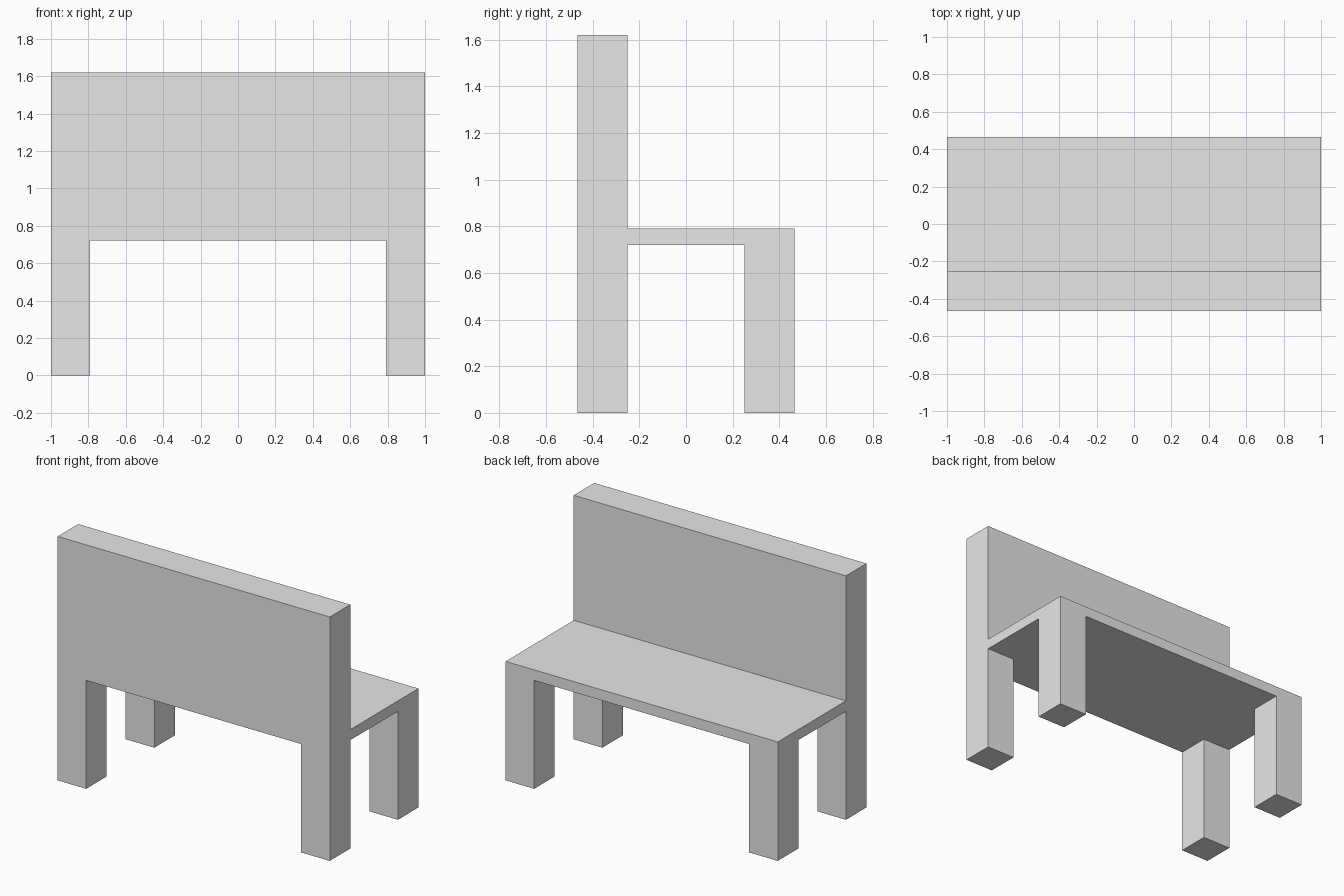
import bpy
import bmesh
from mathutils import Matrix, Vector

if "Cube" in bpy.data.objects:
    bpy.data.objects.remove(bpy.data.objects["Cube"], do_unlink=True)

HALF_X, HALF_Y = 1.0, 0.465
LEG_X, LEG_Y = 0.79, 0.25          # inner leg edges
SEAT_LOW, SEAT_HIGH, TOP = 0.72, 0.79, 1.62

grey = bpy.data.materials.new("plain grey")
grey.use_nodes = True
colour = (0.8, 0.8, 0.8, 1.0)
grey.diffuse_color = colour
grey.node_tree.nodes["Principled BSDF"].inputs["Base Color"].default_value = colour


def pull(bm, faces, dz):
    """Extrude each face straight up or down."""
    new = bmesh.ops.extrude_discrete_faces(bm, faces=faces)["faces"]
    verts = list({v for f in new for v in f.verts})
    bmesh.ops.translate(bm, verts=verts, vec=(0, 0, dz))


def facing(bm, nz):
    bm.normal_update()
    return [f for f in bm.faces if f.normal.z * nz > 0.9]


# Seat slab, cut along the inner leg edges
bm = bmesh.new()
size = Vector((2 * HALF_X, 2 * HALF_Y, SEAT_HIGH - SEAT_LOW))
place = Matrix.Translation((0, 0, (SEAT_LOW + SEAT_HIGH) / 2)) @ Matrix.Diagonal(size).to_4x4()
bmesh.ops.create_cube(bm, size=1, matrix=place)
for axis, cut in ((Vector((1, 0, 0)), LEG_X), (Vector((0, 1, 0)), LEG_Y)):
    for side in (-1, 1):
        bmesh.ops.bisect_plane(bm, geom=bm.verts[:] + bm.edges[:] + bm.faces[:],
                               plane_co=axis * cut * side, plane_no=axis)

# Four legs pulled down from the corners
corners = [f for f in facing(bm, -1)
           if abs(f.calc_center_median().x) > LEG_X and abs(f.calc_center_median().y) > LEG_Y]
pull(bm, corners, -SEAT_LOW)

# Backrest pulled up from the strip along the front edge
strip = [f for f in facing(bm, 1) if f.calc_center_median().y < -LEG_Y]
panel = bmesh.ops.dissolve_faces(bm, faces=strip)["region"]
pull(bm, panel, TOP - SEAT_HIGH)

# Merge flat neighbours into clean faces
bmesh.ops.dissolve_limit(bm, angle_limit=0.01, verts=bm.verts[:], edges=bm.edges[:])
bmesh.ops.recalc_face_normals(bm, faces=bm.faces[:])

mesh = bpy.data.meshes.new("bench")
bm.to_mesh(mesh)
bm.free()
mesh.materials.append(grey)
bench = bpy.data.objects.new("bench", mesh)
bpy.context.collection.objects.link(bench)
